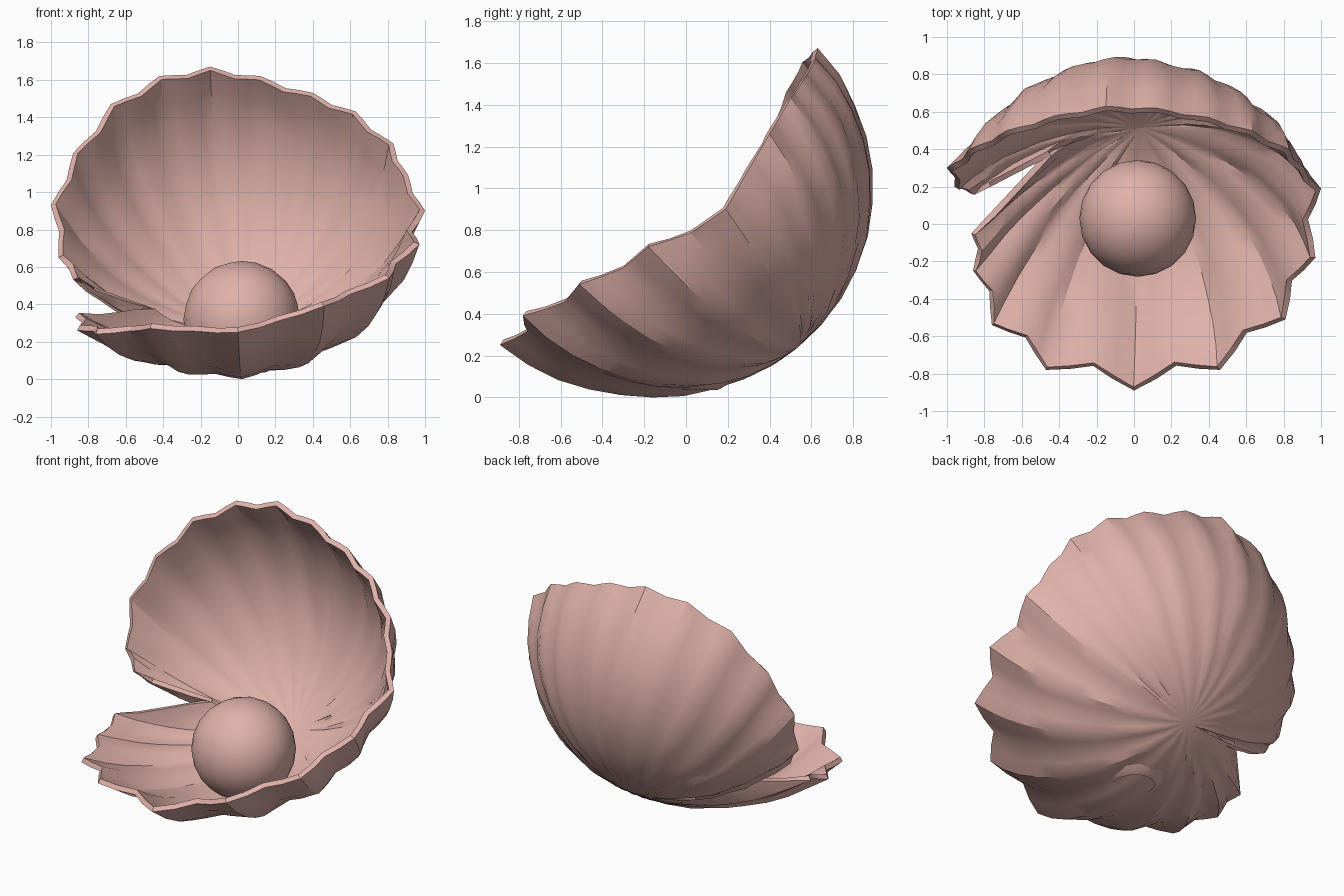
import bpy, bmesh, random
from math import cos, sin, pi
from mathutils import Vector

if "Cube" in bpy.data.objects:
    bpy.data.objects.remove(bpy.data.objects["Cube"])

random.seed(4)
pink = bpy.data.materials.new("shell_pink")
pink.use_nodes = True
colour = (0.74, 0.44, 0.4, 1)
pink.diffuse_color = colour
pink.node_tree.nodes["Principled BSDF"].inputs["Base Color"].default_value = colour


def add_object(name, bm):
    mesh = bpy.data.meshes.new(name)
    bm.to_mesh(mesh)
    bm.free()
    obj = bpy.data.objects.new(name, mesh)
    bpy.context.collection.objects.link(obj)
    mesh.materials.append(pink)
    bpy.ops.object.select_all(action="DESELECT")
    bpy.context.view_layer.objects.active = obj
    obj.select_set(True)
    return obj


def slerp(a, b, t):
    angle = a.angle(b)
    if angle < 1e-5:
        return a.copy()
    return (a * sin((1 - t) * angle) + b * sin(t * angle)) / sin(angle)


# Shell: ribs fan out over a ball from the hinge to the tips on the rim
CENTRE = Vector((0, -0.1, 1))
HINGE = Vector((0.03, 0.63, -0.77)).normalized()
ROWS, COLS = 10, 4

rib_tips = [
    (0, -.89, .24), (.46, -.78, .38), (.81, -.51, .53), (.97, -.18, .71),
    (1, .19, .89), (.91, .3, 1.08), (.83, .4, 1.25), (.63, .5, 1.42),
    (.4, .57, 1.52), (.12, .62, 1.61), (-.15, .63, 1.66), (-.42, .58, 1.61),
    (-.68, .5, 1.46), (-.88, .4, 1.2), (-1, .3, .92), (-.96, .2, .64),
    (-.88, .17, .52), (-.46, .39, .37), (-.87, -.05, .32), (-.86, -.25, .25),
    (-.76, -.54, .23), (-.47, -.78, .26)]
GAP = 17  # the notch at the side of the shell

tips = [Vector(p) - CENTRE for p in rib_tips]
bm = bmesh.new()
hinge_vert = bm.verts.new(CENTRE + HINGE)
columns = []
for i, tip in enumerate(tips):
    following = tips[(i + 1) % len(tips)]
    notch = i in (GAP - 1, GAP)
    upper = 4 <= i < GAP
    depth = 0 if notch else (0.11 if upper else 0.16) * (following - tip).length
    for c in range(COLS):
        f = c / COLS
        valley = depth * (1 - cos(2 * pi * f)) / 2
        if notch:
            rim = tip.lerp(following, f)
            radius = rim.length
            rim.normalize()
        else:
            rim = slerp(tip.normalized(), following.normalized(), f)
            radius = tip.length * (1 - f) + following.length * f
        column = []
        for r in range(1, ROWS + 1):
            t = r / ROWS
            direction = slerp(HINGE, rim, t * (1 - (0.2 if upper else 0.5) * valley))
            size = 1 + (radius - 1) * t ** 2.5 - valley * t ** 1.2
            if 1 < r < ROWS:
                size += random.uniform(-0.006, 0.006)
            column.append(bm.verts.new(CENTRE + direction * size))
        columns.append(column)

for i, a in enumerate(columns):
    b = columns[(i + 1) % len(columns)]
    bm.faces.new((hinge_vert, a[0], b[0]))
    for r in range(ROWS - 1):
        bm.faces.new((a[r], a[r + 1], b[r + 1], b[r]))

# Turn every face outward and stand the shell on the ground
bm.normal_update()
bmesh.ops.reverse_faces(bm, faces=[f for f in bm.faces
                                   if f.normal.dot(f.calc_center_median() - CENTRE) < 0])
low = min(v.co.z for v in bm.verts)
bmesh.ops.translate(bm, verts=bm.verts, vec=(0, 0, -low))

shell = add_object("shell", bm)
solid = shell.modifiers.new("thickness", "SOLIDIFY")
solid.thickness = 0.032
solid.offset = -1
bpy.ops.object.modifier_apply(modifier=solid.name)
bpy.ops.object.shade_smooth_by_angle(angle=pi / 6)

# Pearl resting in the bowl, trimmed where it sinks into the shell
bm = bmesh.new()
bmesh.ops.create_icosphere(bm, subdivisions=3, radius=0.312)
bmesh.ops.translate(bm, verts=bm.verts, vec=(0.02, 0.03, 0.32))
bmesh.ops.bisect_plane(bm, geom=bm.verts[:] + bm.edges[:] + bm.faces[:],
                       plane_co=(0, 0, 0.035), plane_no=(0, 0, 1), clear_inner=True)
add_object("pearl", bm)
bpy.ops.object.shade_smooth_by_angle(angle=pi / 6)
